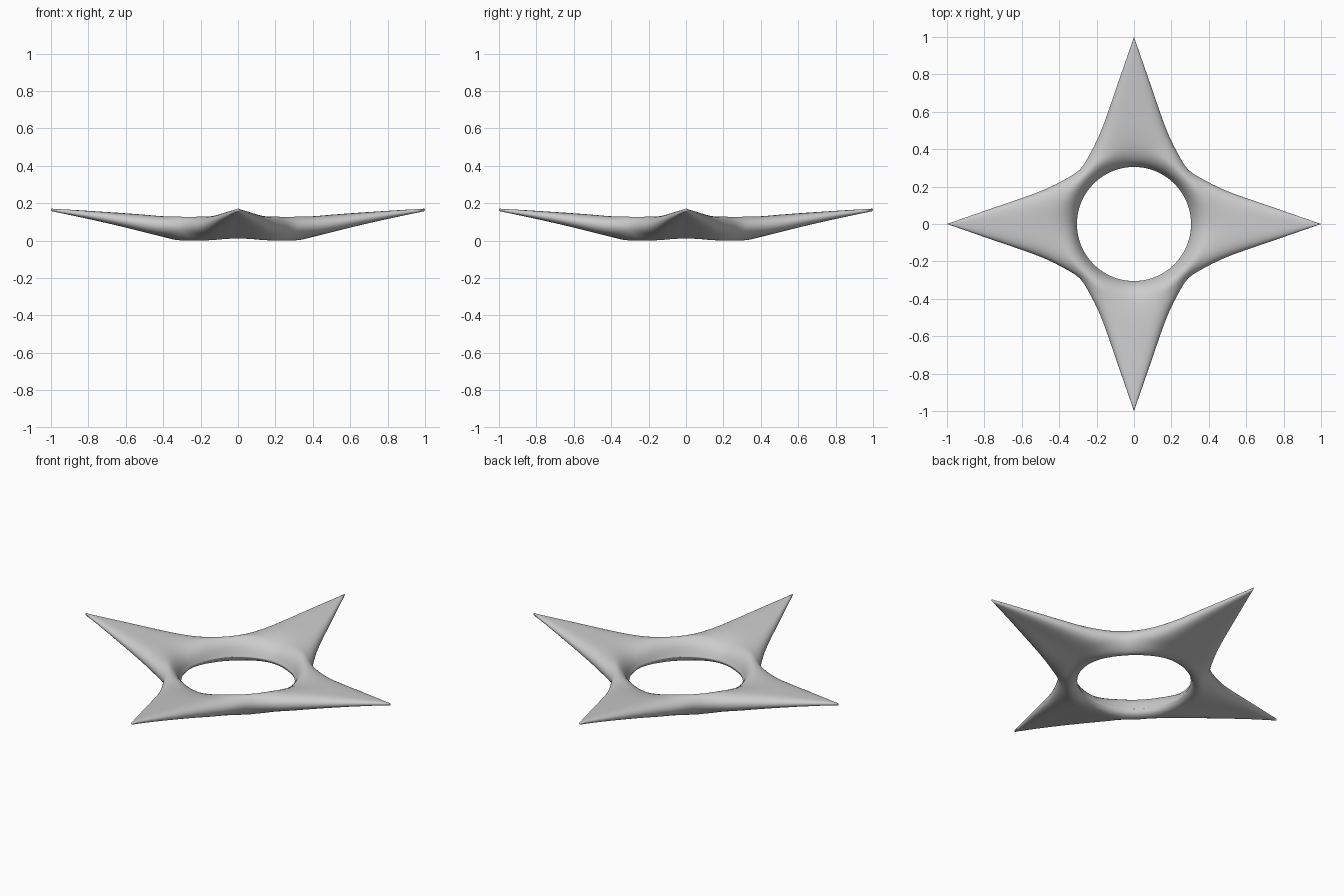
import bpy, bmesh, math

if "Cube" in bpy.data.objects:
    bpy.data.objects.remove(bpy.data.objects["Cube"])

RIN = 0.305          # hole radius


def curve(pts):
    """Smooth interpolation through (x, y) points (cubic Hermite)."""
    n = len(pts)
    tan = []
    for i in range(n):
        a, b = pts[max(i - 1, 0)], pts[min(i + 1, n - 1)]
        tan.append((b[1] - a[1]) / (b[0] - a[0]))

    def f(x):
        i = 0
        while i < n - 2 and x > pts[i + 1][0]:
            i += 1
        (x0, y0), (x1, y1) = pts[i], pts[i + 1]
        h = x1 - x0
        t = min(max((x - x0) / h, 0), 1)
        return ((2*t**3 - 3*t**2 + 1) * y0 + (t**3 - 2*t**2 + t) * h * tan[i]
                + (3*t**2 - 2*t**3) * y1 + (t**3 - t**2) * h * tan[i + 1])
    return f


# Half width of a point along its length
width = curve([(.2, .43), (.25, .345), (.29, .29), (.37, .238), (.5, .175), (.75, .087), (1, 0)])
# Top and underside heights along a point, and through the waist between points
top_arm = curve([(.305, .045), (.325, .085), (.36, .115), (.42, .135), (.5, .147), (.75, .165), (1, .18)])
top_waist = curve([(.305, .045), (.325, .10), (.35, .137), (.38, .158), (.42, .155)])
low_arm = curve([(.305, .045), (.315, .03), (.34, .02), (.4, .03), (.6, .08), (.8, .125), (1, .167)])
low_waist = curve([(.305, .045), (.315, .02), (.35, 0), (.38, .002), (.42, .015)])


def outer_radius(phi):
    lo, hi = RIN, 1.0
    for _ in range(40):
        m = (lo + hi) / 2
        if m * math.sin(phi) < width(m * math.cos(phi)):
            lo = m
        else:
            hi = m
    return lo if phi > 1e-6 else 1.0


def section(phi, n=20):
    """Closed loop of (r, z), phi folded to 0..45 degrees."""
    R = outer_radius(phi)
    c = math.sin(2 * phi) ** 2
    top, low = [], []
    for i in range(n + 1):
        t = (1 - math.cos(math.pi * i / n)) / 2
        r = RIN + (R - RIN) * t
        rw = min(r, .42)
        zt = (1 - c) * top_arm(r) + c * top_waist(rw)
        zb = (1 - c) * low_arm(r) + c * low_waist(rw)
        f = min(r * math.sin(phi) / max(width(r * math.cos(phi)), 1e-5), 1)
        if i == n:
            f = 1
        e = math.sqrt(max(1 - f ** 4, 0))     # rounds the outer edge
        mid, half = (zt + zb) / 2, (zt - zb) / 2
        top.append((r, mid + half * e))
        low.append((r, mid - half * e))
    return top + low[-2:0:-1]


# Angles, denser towards the points
N = 14
base = [math.pi / 4 * (k / N) ** 1.5 for k in range(N + 1)]
quarter = base[:-1] + [math.pi / 2 - a for a in base[:0:-1]]
folded = base[:-1] + base[:0:-1]

# Four-pointed ring
bm = bmesh.new()
loops = []
for q in range(4):
    for a, p in zip(quarter, folded):
        ang = a + q * math.pi / 2
        loops.append([bm.verts.new((r * math.cos(ang), r * math.sin(ang), z))
                      for r, z in section(p)])
for A, B in zip(loops, loops[1:] + loops[:1]):
    m = len(A)
    for j in range(m):
        k = (j + 1) % m
        bm.faces.new((A[j], B[j], B[k], A[k]))
# Stand on the ground
zmin = min(v.co.z for v in bm.verts)
for v in bm.verts:
    v.co.z -= zmin
bmesh.ops.recalc_face_normals(bm, faces=bm.faces)
for f in bm.faces:
    f.smooth = True
me = bpy.data.meshes.new("pointed_ring")
bm.to_mesh(me)
bm.free()
ob = bpy.data.objects.new("pointed_ring", me)
bpy.context.collection.objects.link(ob)
